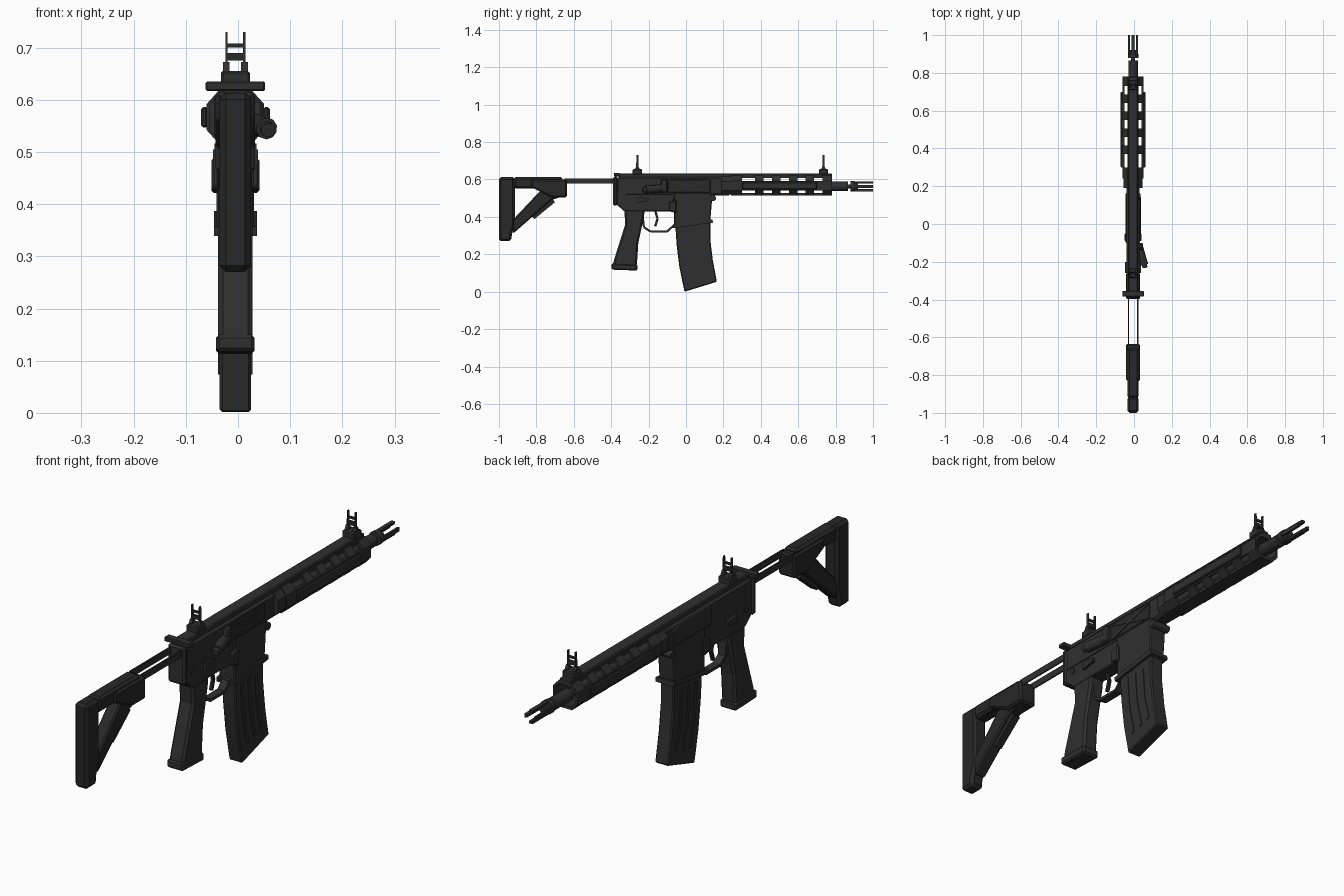
import bpy, bmesh, math
from mathutils import Vector

old = bpy.data.objects.get("Cube")
if old:
    bpy.data.objects.remove(old)

CX = -0.005      # centre plane of the body
BORE = 0.563     # height of the barrel axis


def material(name, value):
    m = bpy.data.materials.new(name)
    m.use_nodes = True
    colour = (value, value, value, 1)
    m.diffuse_color = colour
    m.node_tree.nodes["Principled BSDF"].inputs["Base Color"].default_value = colour
    return m


GREY = material("charcoal grey", 0.028)
DARK = material("dark charcoal", 0.021)


def finish(name, bm, mat, bevel=0):
    bmesh.ops.recalc_face_normals(bm, faces=bm.faces)
    me = bpy.data.meshes.new(name)
    bm.to_mesh(me)
    bm.free()
    me.materials.append(mat)
    ob = bpy.data.objects.new(name, me)
    bpy.context.collection.objects.link(ob)
    if bevel:
        mod = ob.modifiers.new("bevel", "BEVEL")
        mod.width, mod.segments = bevel, 1
    return ob


def prism(name, pts, a, b, axis="x", mat=GREY, bevel=0):
    """Extrude a (y, z) outline along x, or an (x, z) outline along y."""
    bm = bmesh.new()
    def place(p, t):
        return (CX + t, p[0], p[1]) if axis == "x" else (CX + p[0], t, p[1])
    ends = [[bm.verts.new(place(p, t)) for p in pts] for t in (a, b)]
    for ring in ends:
        bm.faces.new(ring)
    for i in range(len(pts)):
        j = (i + 1) % len(pts)
        bm.faces.new((ends[0][i], ends[0][j], ends[1][j], ends[1][i]))
    return finish(name, bm, mat, bevel)


def box(name, x, y, z, mat=GREY, bevel=0):
    return prism(name, [(y[0], z[0]), (y[1], z[0]), (y[1], z[1]), (y[0], z[1])],
                 x[0], x[1], "x", mat, bevel)


def bar(name, p, q, thick, a, b, mat=GREY):
    """Flat bar between two (y, z) points, from x = a to x = b."""
    p, q = Vector(p), Vector(q)
    n = (q - p).normalized().orthogonal() * thick / 2
    return prism(name, [p + n, q + n, q - n, p - n], a, b, "x", mat)


def rod(name, start, end, r, sides=16, mat=GREY):
    start, end = Vector(start), Vector(end)
    d = end - start
    bm = bmesh.new()
    bmesh.ops.create_cone(bm, cap_ends=True, segments=sides, radius1=r, radius2=r, depth=d.length)
    bm.transform(d.to_track_quat("Z", "Y").to_matrix().to_4x4())
    bmesh.ops.translate(bm, verts=bm.verts, vec=(start + end) / 2)
    ob = finish(name, bm, mat)
    for f in ob.data.polygons:
        f.use_smooth = len(f.vertices) == 4
    return ob


def both(fn, name, a, b, *args, **kw):
    """Build one part on each side of the centre plane."""
    for side, s in (("left", 1), ("right", -1)):
        fn(f"{side}_{name}", *args, *sorted((a * s, b * s)), **kw)


# Stock: butt, top tube, diagonal strut and front clamp
prism("stock_butt", [(-1, .27), (-.935, .27), (-.93, .31), (-.915, .36), (-.915, .613), (-1, .613)],
      -.03, .03, mat=DARK, bevel=.012)
box("stock_top", (-.03, .03), (-.92, -.66), (.552, .613), DARK, .01)
prism("stock_strut", [(-.925, .31), (-.72, .49), (-.66, .51), (-.64, .56), (-.76, .56), (-.925, .385)],
      -.026, .026, mat=DARK, bevel=.006)
prism("stock_clamp", [(-.83, .56), (-.72, .505), (-.635, .505), (-.635, .6), (-.83, .6)],
      -.038, .038, mat=DARK, bevel=.008)
bar("stock_lever", (-.82, .40), (-.71, .49), .03, -.015, .015, DARK)
both(prism, "stock_arm", .022, .028, [(-.65, .578), (-.37, .578), (-.37, .605), (-.65, .605)])

# Receiver
prism("lower_receiver", [(-.375, .47), (-.33, .43), (-.065, .43), (-.065, .5), (.14, .5),
                         (.16, .53), (-.375, .53)], -.032, .032, bevel=.004)
prism("upper_receiver", [(-.375, .51), (.24, .515), (.24, .615), (-.36, .615), (-.375, .6)],
      -.034, .034, bevel=.012)
box("rear_plate", (-.038, .038), (-.39, -.365), (.46, .615), bevel=.008)
box("top_rail", (-.026, .026), (-.36, .78), (.61, .632), bevel=.004)
box("charging_handle", (-.057, .057), (-.385, -.355), (.617, .635), bevel=.003)
prism("magazine_well", [(-.065, .35), (.13, .38), (.14, .5), (.14, .53), (-.065, .53)],
      -.036, .036, bevel=.005)
bar("magazine_well_lip", (-.072, .348), (.143, .378), .018, -.041, .041)
rod("takedown_pin", (CX - .04, .145, .5), (CX + .04, .145, .5), .016, 10)
rod("rear_pin", (CX - .036, -.33, .5), (CX + .036, -.33, .5), .012, 10)
prism("side_panel", [(-.1, .53), (.14, .53), (.14, .59), (.12, .605), (-.1, .605)], -.041, -.03, bevel=.004)

# Ejection port cover with crossed ribs, and controls
box("port_cover", (.03, .037), (-.1, .13), (.53, .6), DARK, .003)
for name, z0, z1 in (("rib_up", .535, .595), ("rib_down", .595, .535)):
    bar(name, (-.09, z0), (.12, z1), .008, .03, .04)
prism("shell_deflector", [(-.15, .53), (-.1, .53), (-.1, .6), (-.13, .6)], .03, .052, bevel=.005)
rod("forward_assist", (CX + .03, -.11, .555), (CX + .06, -.215, .545), .021, 10)
rod("assist_button", (CX + .058, -.205, .547), (CX + .063, -.23, .542), .014, 10)
both(prism, "selector_lever", .03, .043, [(-.26, .475), (-.2, .485), (-.2, .5), (-.26, .505)])
both(prism, "bolt_catch", .03, .046, [(-.09, .43), (-.05, .42), (-.05, .49), (-.09, .48)], bevel=.005)

# Trigger and guard
guard = [(-.235, .43), (-.225, .345), (-.19, .322), (-.1, .322), (-.06, .36)]
for i, (p, q) in enumerate(zip(guard, guard[1:])):
    bar(f"trigger_guard_{i + 1}", p, q, .011, -.016, .016)
trigger = [(-.165, .435), (-.152, .39), (-.165, .35)]
for i, (p, q) in enumerate(zip(trigger, trigger[1:])):
    bar(f"trigger_{i + 1}", p, q, .012, -.006, .006, DARK)

# Pistol grip
prism("grip", [(-.33, .44), (-.325, .36), (-.385, .17), (-.395, .125), (-.38, .115), (-.27, .115),
               (-.262, .15), (-.255, .26), (-.225, .4), (-.22, .44)], -.033, .033, bevel=.01)
prism("grip_cap", [(-.398, .15), (-.398, .118), (-.26, .113), (-.26, .145)], -.037, .037, bevel=.006)

# Curved magazine with raised side ribs
prism("magazine", [(-.058, .37), (-.05, .25), (-.035, .13), (-.008, 0), (.165, .053),
                   (.143, .17), (.13, .28), (.13, .39)], -.03, .03, bevel=.005)
for k in range(3):
    dy = .045 * k
    rib = [(-.012 + dy, .33), (-.002 + dy, .2), (.025 + dy, .075 + dy * .25)]
    for i, (p, q) in enumerate(zip(rib, rib[1:])):
        both(bar, f"magazine_rib_{k + 1}_{i + 1}", .029, .033, p, q, .016)

# Handguard: long strips joined by corner bridges with open slots between
box("handguard_bottom", (-.03, .03), (.24, .78), (.515, .527))
box("handguard_top", (-.03, .03), (.24, .78), (.607, .62))
both(prism, "handguard_side", .046, .055, [(.24, .542), (.78, .542), (.78, .592), (.24, .592)])
both(prism, "handguard_rail", .053, .066, [(.3, .547), (.7, .547), (.7, .586), (.3, .586)], bevel=.004)
bridges = [(.24, .3)] + [(y, y + .045) for y in (.37, .46, .55, .64)] + [(.73, .78)]
corner = [(.055, .592), (.03, .62), (.022, .612), (.046, .586)]
for i, (y0, y1) in enumerate(bridges):
    for sx in (1, -1):
        for sz in (1, -1):
            pts = [(x * sx, .567 + (z - .567) * sz) for x, z in corner]
            prism(f"handguard_bridge_{i + 1}", pts, y0, y1, "y")
collar = [(.05, .54), (.05, .59), (.03, .615), (-.03, .615),
          (-.05, .59), (-.05, .54), (-.03, .52), (.03, .52)]
prism("barrel_nut", collar, .19, .26, "y")

# Barrel and pronged muzzle
rod("inner_barrel", (CX, .24, BORE), (CX, .78, BORE), .016)
rod("barrel", (CX, .76, BORE), (CX, .865, BORE), .025)
rod("muzzle_neck", (CX, .86, BORE), (CX, .885, BORE), .01)
rod("muzzle_collar", (CX, .88, BORE), (CX, .9, BORE), .028)
rod("muzzle_base", (CX, .9, BORE), (CX, .92, BORE), .018)
for i in range(4):
    a = i * math.pi / 2
    outline = [(r * math.cos(a + t), BORE + r * math.sin(a + t))
               for r, t in ((.028, -.3), (.028, .3), (.016, .35), (.016, -.35))]
    prism(f"muzzle_prong_{i + 1}", outline, .895, 1.0, "y")

# Folding sights: base, side wings and centre aperture
for name, y in (("rear_sight", -.26), ("front_sight", .735)):
    box(name + "_base", (-.028, .028), (y - .025, y + .025), (.625, .655), bevel=.004)
    both(prism, name + "_wing", .015, .019,
         [(y - .007, .65), (y + .007, .65), (y + .005, .73), (y - .005, .73)])
    both(prism, name + "_foot", .011, .024, [(y - .015, .65), (y + .015, .65), (y + .005, .672), (y - .005, .672)])
    box(name + "_aperture", (-.015, .015), (y - .005, y + .005), (.675, .69), DARK)
    box(name + "_bridge", (-.015, .015), (y - .004, y + .004), (.7, .708), DARK)
